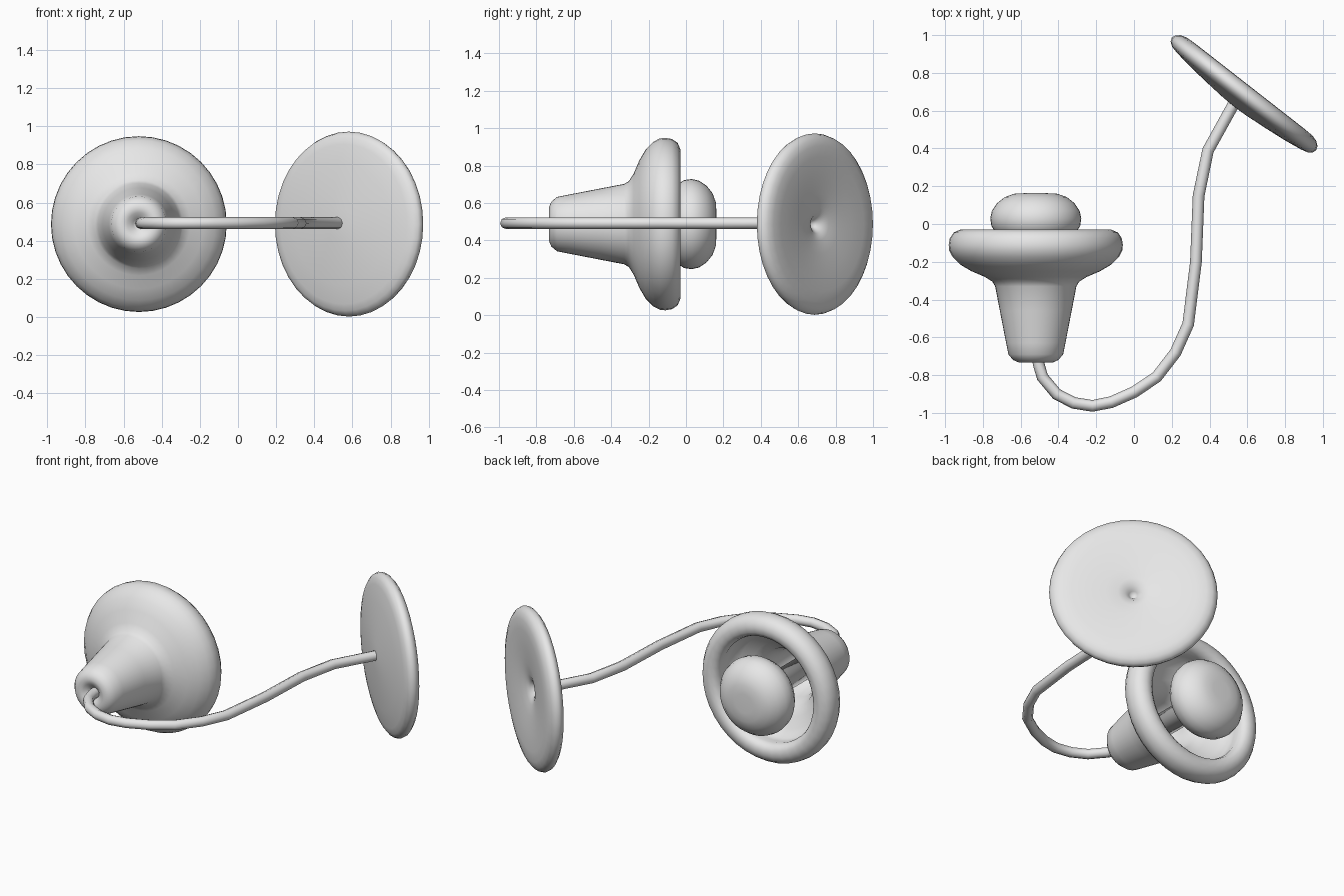
import bpy
import bmesh
import math
from mathutils import Vector

cube = bpy.data.objects.get("Cube")
if cube:
    bpy.data.objects.remove(cube, do_unlink=True)

MID_Z = 0.487

# Single plain grey finish
grey = bpy.data.materials.new("light_grey")
grey.use_nodes = True
grey.diffuse_color = (0.8, 0.8, 0.8, 1)
grey.node_tree.nodes["Principled BSDF"].inputs["Base Color"].default_value = (0.8, 0.8, 0.8, 1)


def lathe(name, profile, centre, axis, steps=40):
    """Spin (radius, height) points around an axis placed at centre."""
    bm = bmesh.new()
    verts = [bm.verts.new((r, 0, h)) for r, h in profile]
    edges = [bm.edges.new(pair) for pair in zip(verts, verts[1:])]
    bmesh.ops.spin(bm, geom=verts + edges, cent=(0, 0, 0), axis=(0, 0, 1),
                   angle=math.tau, steps=steps)
    bmesh.ops.remove_doubles(bm, verts=bm.verts[:], dist=0.0005)
    bmesh.ops.recalc_face_normals(bm, faces=bm.faces[:])
    for face in bm.faces:
        face.smooth = True
    mesh = bpy.data.meshes.new(name)
    bm.to_mesh(mesh)
    bm.free()
    mesh.materials.append(grey)
    obj = bpy.data.objects.new(name, mesh)
    obj.location = centre
    obj.rotation_mode = 'QUATERNION'
    obj.rotation_quaternion = Vector(axis).to_track_quat('Z', 'Y')
    bpy.context.collection.objects.link(obj)
    return obj


lamp_centre = (-0.52, 0, MID_Z)
lamp_axis = (0, 1, 0)

# Bell shade: dimpled tip, tapered body, flared lip, hollow inside
lathe("shade", [
    (0, -0.67), (0.03, -0.70), (0.06, -0.725), (0.09, -0.733), (0.12, -0.72),
    (0.145, -0.69), (0.157, -0.63), (0.19, -0.46), (0.215, -0.33),
    (0.23, -0.305), (0.27, -0.28), (0.34, -0.25), (0.40, -0.215),
    (0.44, -0.175), (0.458, -0.14), (0.461, -0.11), (0.455, -0.075),
    (0.435, -0.045), (0.40, -0.03), (0.365, -0.032), (0.34, -0.05),
    (0.33, -0.08), (0.335, -0.12), (0.33, -0.16), (0.29, -0.20),
    (0.23, -0.24), (0.18, -0.28), (0.15, -0.36), (0.11, -0.62), (0, -0.64),
], lamp_centre, lamp_axis)

# Squat bulb with its stem
lathe("bulb", [
    (0, -0.63), (0.07, -0.63), (0.07, -0.13), (0.10, -0.11), (0.16, -0.085),
    (0.21, -0.05), (0.235, -0.01), (0.241, 0.03), (0.232, 0.07),
    (0.205, 0.11), (0.165, 0.142), (0.115, 0.16), (0.06, 0.163), (0, 0.163),
], lamp_centre, lamp_axis)

# Round wall plate, bulged towards the arm and dimpled at the back
lathe("wall_plate", [
    (0, -0.085), (0.08, -0.082), (0.20, -0.072), (0.32, -0.06), (0.42, -0.045),
    (0.455, -0.036), (0.477, -0.02), (0.485, 0), (0.477, 0.022),
    (0.455, 0.04), (0.42, 0.05), (0.36, 0.052), (0.26, 0.046), (0.16, 0.036),
    (0.09, 0.025), (0.05, 0.012), (0.025, -0.015), (0, -0.05),
], (0.582, 0.688, MID_Z), (0.615, 0.788, 0))

# Bent tube arm from shade tip to wall plate
path = [(-0.51, -0.66), (-0.505, -0.74), (-0.485, -0.81), (-0.41, -0.90),
        (-0.32, -0.947), (-0.22, -0.963), (-0.12, -0.943), (0, -0.89),
        (0.12, -0.81), (0.22, -0.68), (0.287, -0.53), (0.328, -0.2),
        (0.342, 0.15), (0.392, 0.39), (0.525, 0.63)]
curve = bpy.data.curves.new("arm", 'CURVE')
curve.dimensions = '3D'
curve.bevel_depth = 0.031
curve.bevel_resolution = 2
curve.use_fill_caps = True
spline = curve.splines.new('POLY')
spline.points.add(len(path) - 1)
for point, (x, y) in zip(spline.points, path):
    point.co = (x, y, MID_Z + 0.005, 1)
spline.use_smooth = True
curve.materials.append(grey)
arm = bpy.data.objects.new("arm", curve)
bpy.context.collection.objects.link(arm)
